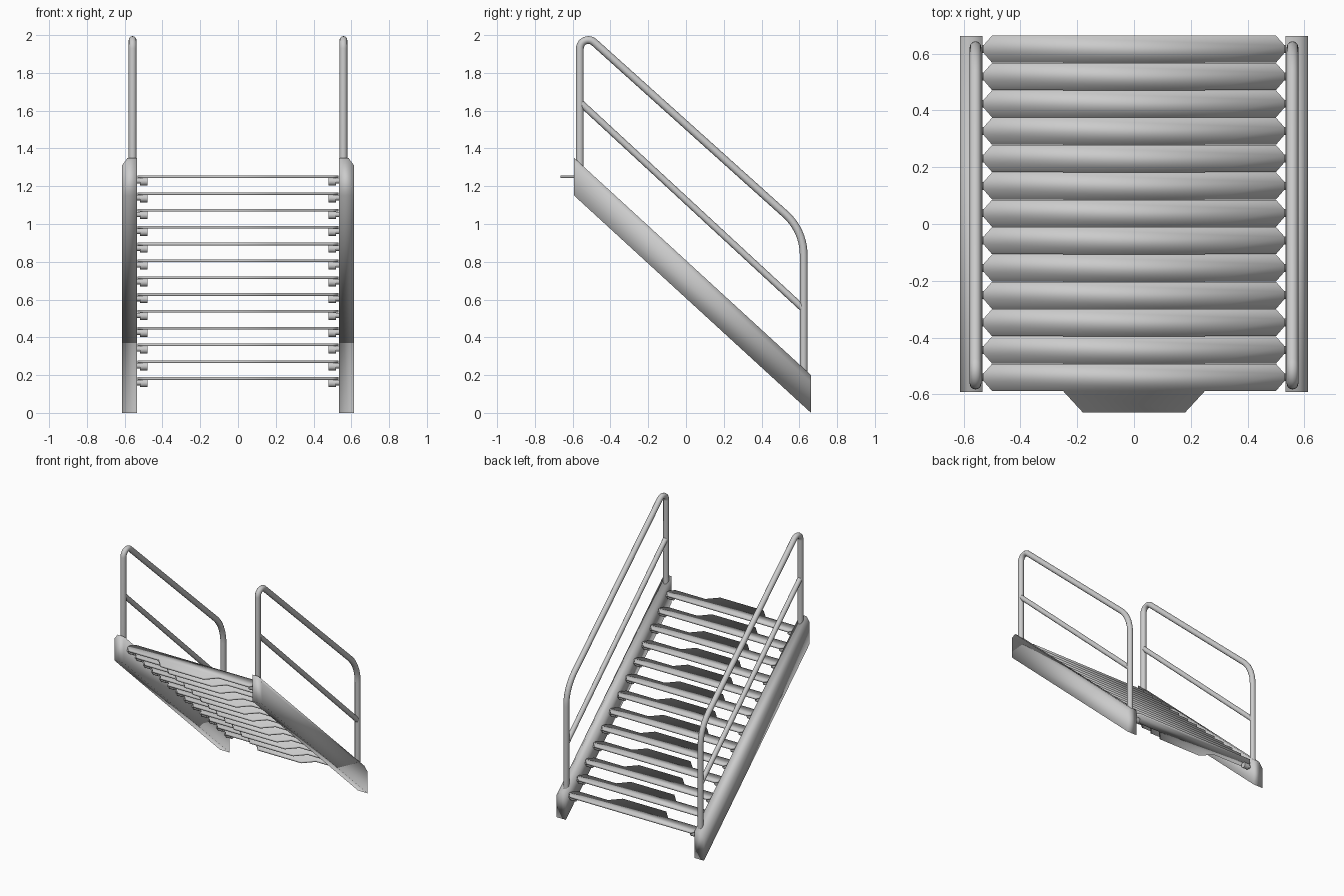
import bpy, bmesh, math
from mathutils import Vector, Matrix

if "Cube" in bpy.data.objects:
    bpy.data.objects.remove(bpy.data.objects["Cube"])

PITCH_Y, PITCH_Z, STEPS = 0.0963, 0.089, 13


def make_object(name, bm, sharp=35):
    bmesh.ops.recalc_face_normals(bm, faces=bm.faces)
    me = bpy.data.meshes.new(name)
    bm.to_mesh(me)
    bm.free()
    ob = bpy.data.objects.new(name, me)
    bpy.context.collection.objects.link(ob)
    bpy.ops.object.select_all(action='DESELECT')
    ob.select_set(True)
    bpy.context.view_layer.objects.active = ob
    bpy.ops.object.shade_smooth_by_angle(angle=math.radians(sharp))
    return ob


def prism(name, outline, offset):
    """Flat outline swept along an offset vector, capped at both ends, softly shaded."""
    bm = bmesh.new()
    near = [bm.verts.new(p) for p in outline]
    far = [bm.verts.new(Vector(p) + Vector(offset)) for p in outline]
    bm.faces.new(near)
    bm.faces.new(far[::-1])
    for i in range(len(near)):
        bm.faces.new((near[i - 1], near[i], far[i], far[i - 1]))
    return make_object(name, bm, 180)


def fillet(prev, corner, nxt, radius, n=10):
    """Points of a rounded corner on a path."""
    a, b = (prev - corner).normalized(), (nxt - corner).normalized()
    half = a.angle(b) / 2
    reach = radius / math.tan(half)
    centre = corner + (a + b).normalized() * radius / math.sin(half)
    s = (corner + a * reach - centre).normalized()
    e = (corner + b * reach - centre).normalized()
    return [centre + s.slerp(e, i / n) * radius for i in range(n + 1)]


def tube(name, points, radius):
    cu = bpy.data.curves.new(name, 'CURVE')
    cu.dimensions = '3D'
    cu.bevel_depth = radius
    cu.bevel_resolution = 4
    cu.use_fill_caps = True
    sp = cu.splines.new('POLY')
    sp.points.add(len(points) - 1)
    for p, co in zip(sp.points, points):
        p.co = (*co, 1)
    sp.use_smooth = True
    ob = bpy.data.objects.new(name, cu)
    bpy.context.collection.objects.link(ob)
    return ob


def pin(name, side, x0, x1, y, z, radius):
    bm = bmesh.new()
    place = Matrix.Translation((side * (x0 + x1) / 2, y, z)) @ Matrix.Rotation(math.pi / 2, 4, 'Y')
    bmesh.ops.create_cone(bm, cap_ends=True, segments=20, radius1=radius,
                          radius2=radius, depth=x1 - x0, matrix=place)
    return make_object(name, bm)


for side, label in ((1, "right"), (-1, "left")):
    # Sloping side beam with a chamfered outer top edge
    section = [(0.534, 1.15), (0.613, 1.15), (0.613, 1.312), (0.585, 1.35), (0.534, 1.35)]
    prism(label + "_stringer", [(side * x, -0.592, z) for x, z in section], (0, 1.254, -1.15))

    # Bent handrail with two posts
    x = side * 0.558
    foot_top, high = Vector((x, -0.562, 1.28)), Vector((x, -0.562, 2.03))
    low, foot_low = Vector((x, 0.623, 0.965)), Vector((x, 0.623, 0.18))
    path = ([foot_top] + fillet(foot_top, high, low, 0.045)
            + fillet(high, low, foot_low, 0.29) + [foot_low])
    tube(label + "_handrail", path, 0.0205)
    # Middle rail
    tube(label + "_middle_rail", [(x, -0.56, 1.643), (x, 0.622, 0.55)], 0.018)

# Treads with a projecting nose, carried on pins
half = [(0.18, -0.124), (0.25, -0.048), (0.5, -0.048), (0.531, -0.012),
        (0.531, 0.012), (0.5, 0.047)]
outline = half + [(-x, y) for x, y in reversed(half)]
for i in range(STEPS):
    cy, cz = 0.616 - i * PITCH_Y, 0.182 + i * PITCH_Z
    prism(f"tread_{i + 1}", [(x, cy + y, cz - 0.007) for x, y in outline], (0, 0, 0.014))
    for side, label in ((1, "right"), (-1, "left")):
        pin(f"{label}_collar_{i + 1}", side, 0.478, 0.52, cy, cz - 0.025, 0.021)
        pin(f"{label}_pin_{i + 1}", side, 0.515, 0.54, cy, cz - 0.022, 0.014)
